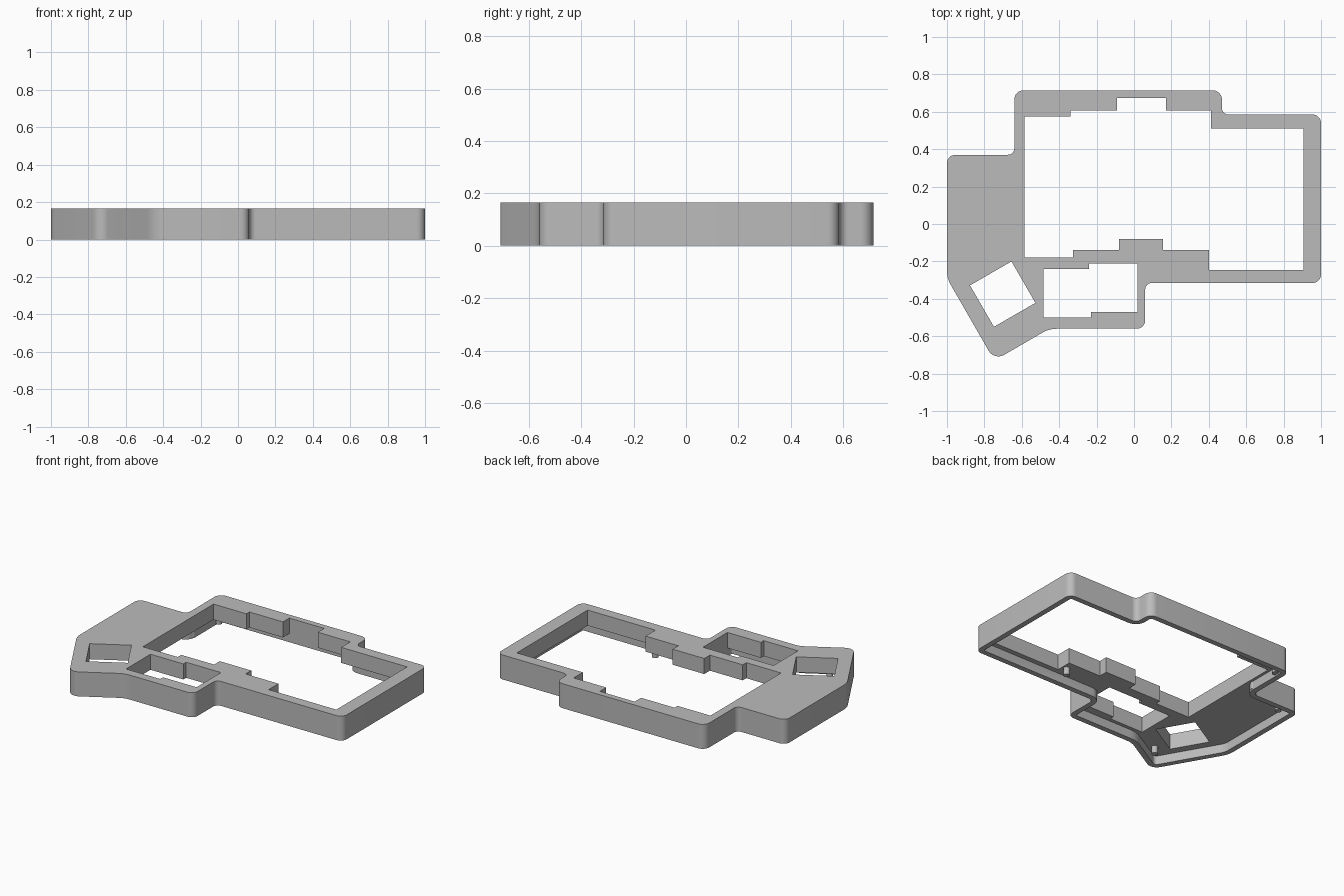
import bpy
import math
from mathutils import Vector

cube = bpy.data.objects.get("Cube")
if cube:
    bpy.data.objects.remove(cube, do_unlink=True)

HEIGHT, RECESS, RIM = 0.165, 0.06, 0.036

grey = bpy.data.materials.new("light grey")
grey.use_nodes = True
GREY = (0.5, 0.5, 0.5, 1)
grey.diffuse_color = GREY
grey.node_tree.nodes["Principled BSDF"].inputs["Base Color"].default_value = GREY


def corner_data(points, i):
    """Corner, unit directions in and out, signed turn angle."""
    p = Vector(points[i][:2])
    a = (p - Vector(points[i - 1][:2])).normalized()
    b = (Vector(points[(i + 1) % len(points)][:2]) - p).normalized()
    return p, a, b, math.atan2(a.x * b.y - a.y * b.x, a.dot(b))


def inset(points, d):
    """Shrink a counter-clockwise outline, keeping the fillets concentric."""
    result = []
    for i, point in enumerate(points):
        p, a, b, turn = corner_data(points, i)
        na, nb = Vector((-a.y, a.x)), Vector((-b.y, b.x))
        q = p + (na + nb) * d / (1 + na.dot(nb))
        r = point[2] - d if turn > 0 else point[2] + d
        result.append((q.x, q.y, max(r, 0.006)))
    return result


def fillet(points, steps=8):
    """Round each corner of an outline by its radius."""
    result = []
    for i, point in enumerate(points):
        p, a, b, turn = corner_data(points, i)
        r = point[2]
        start = p - a * r * math.tan(abs(turn) / 2)
        s = math.copysign(1, turn)
        centre = start + Vector((-a.y, a.x)) * r * s
        arm = start - centre
        for k in range(steps + 1):
            t = turn * k / steps
            c, n = math.cos(t), math.sin(t)
            result.append(centre + Vector((arm.x * c - arm.y * n,
                                           arm.x * n + arm.y * c)))
    return result


def prism(name, loops, low, high):
    """Extruded flat shape; loops after the first are holes."""
    curve = bpy.data.curves.new(name, "CURVE")
    curve.dimensions = "2D"
    curve.fill_mode = "BOTH"
    curve.extrude = (high - low) / 2
    for loop in loops:
        spline = curve.splines.new("POLY")
        spline.points.add(len(loop) - 1)
        for sp, p in zip(spline.points, loop):
            sp.co = (p[0], p[1], 0, 1)
        spline.use_cyclic_u = True
    obj = bpy.data.objects.new(name, curve)
    bpy.context.collection.objects.link(obj)
    obj.location.z = (low + high) / 2
    bpy.ops.object.select_all(action="DESELECT")
    obj.select_set(True)
    bpy.context.view_layer.objects.active = obj
    bpy.ops.object.convert(target="MESH")
    obj = bpy.context.object
    # Weld the caps to the walls so the solid is closed
    weld = obj.modifiers.new("weld", "WELD")
    weld.merge_threshold = 0.0001
    bpy.ops.object.modifier_apply(modifier="weld")
    obj.data.materials.clear()
    obj.data.materials.append(grey)
    return obj


# Outer outline: x, y, fillet radius
outline = [
    (-1, 0.37, 0.045), (-1, -0.29, 0.15), (-0.747, -0.73, 0.06),
    (-0.453, -0.56, 0.15), (0.06, -0.56, 0.045), (0.06, -0.315, 0.035),
    (1, -0.315, 0.045), (1, 0.585, 0.045), (0.47, 0.585, 0.035),
    (0.47, 0.715, 0.05), (-0.64, 0.715, 0.05), (-0.64, 0.37, 0.035),
]

# Stepped main opening
main_opening = [
    (-0.585, 0.575), (-0.34, 0.575), (-0.34, 0.607), (-0.09, 0.607),
    (-0.09, 0.675), (0.17, 0.675), (0.17, 0.607), (0.413, 0.607),
    (0.413, 0.51), (0.905, 0.51), (0.905, -0.245), (0.4, -0.245),
    (0.4, -0.14), (0.155, -0.14), (0.155, -0.08), (-0.08, -0.08),
    (-0.08, -0.14), (-0.325, -0.14), (-0.325, -0.178), (-0.585, -0.178),
]

# Small stepped opening and the tilted square one
lower_opening = [
    (-0.485, -0.24), (-0.24, -0.24), (-0.24, -0.21), (0.02, -0.21),
    (0.02, -0.47), (-0.23, -0.47), (-0.23, -0.5), (-0.485, -0.5),
]
square_opening = [
    (-0.702 + 0.181 * math.cos(math.radians(75 + 90 * k)),
     -0.375 + 0.181 * math.sin(math.radians(75 + 90 * k))) for k in range(4)
]

# Frame, hollowed from below to leave a thin rim
frame = prism("case_frame", [fillet(outline), main_opening, lower_opening,
                             square_opening], 0, HEIGHT)
cutter = prism("recess_cutter", [fillet(inset(outline, RIM))], -0.1, RECESS)
cutter.hide_render = True
bpy.context.view_layer.objects.active = frame
cut = frame.modifiers.new("recess", "BOOLEAN")
cut.operation = "DIFFERENCE"
cut.solver = "EXACT"
cut.object = cutter
bpy.ops.object.modifier_apply(modifier="recess")
bpy.data.objects.remove(cutter, do_unlink=True)
bpy.ops.object.select_all(action="DESELECT")
frame.select_set(True)
bpy.ops.object.shade_smooth_by_angle(angle=math.radians(30))

# Screw posts under the plate
posts = [(0.37, -0.2), (-0.59, 0.64), (-0.9, 0.3), (-0.66, -0.59), (-0.62, 0.4)]
for i, (x, y) in enumerate(posts):
    bpy.ops.mesh.primitive_cylinder_add(vertices=20, radius=0.02, depth=0.06,
                                        location=(x, y, 0.04))
    post = bpy.context.object
    post.name = f"screw_post_{i + 1}"
    post.data.materials.append(grey)
    bpy.ops.object.shade_smooth_by_angle(angle=math.radians(30))
